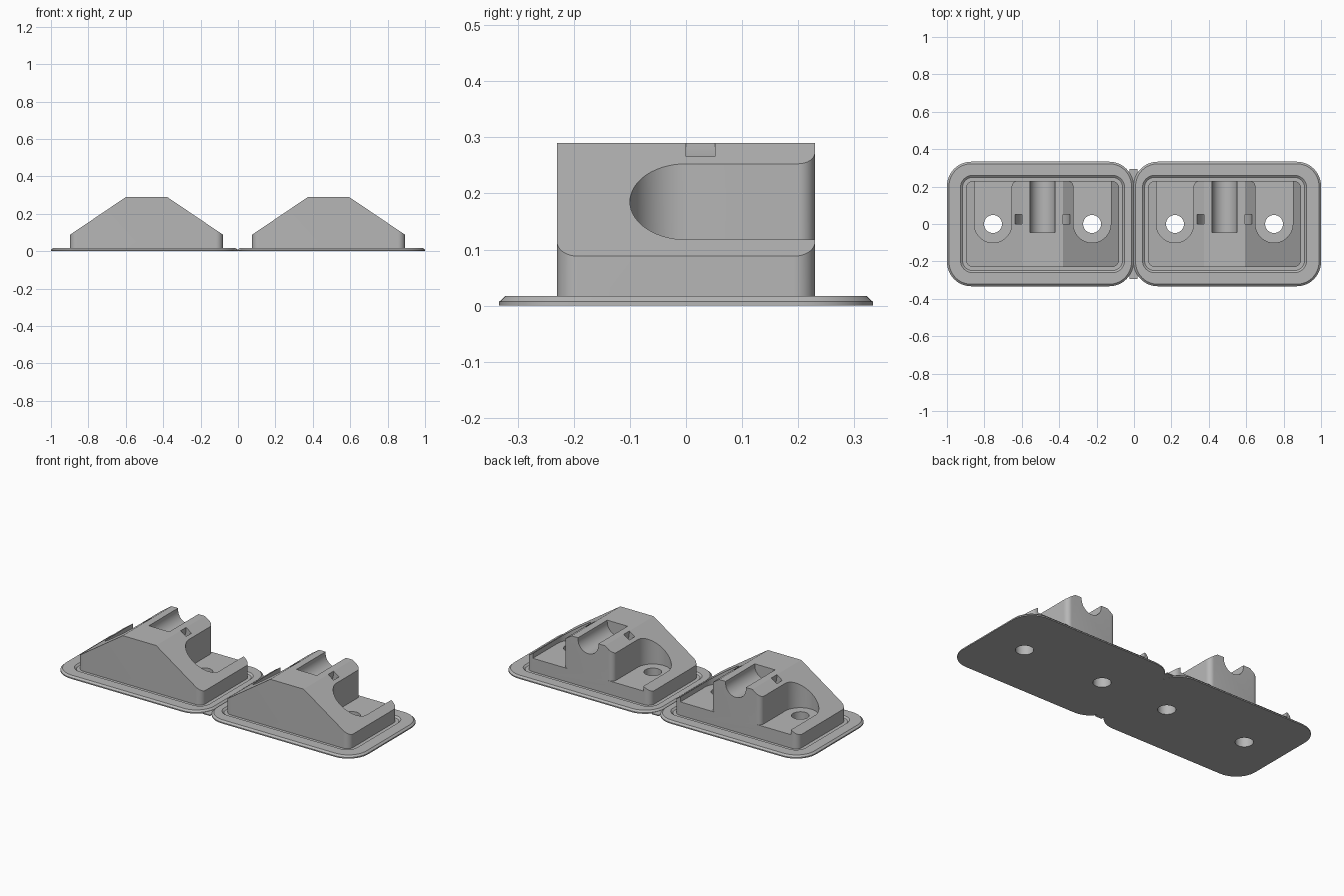
import bpy, bmesh
from math import sin, cos, pi, radians

cube = bpy.data.objects.get("Cube")
if cube:
    bpy.data.objects.remove(cube, do_unlink=True)

GREY = (0.47, 0.47, 0.47, 1)
mat = bpy.data.materials.new("plain_grey")
mat.use_nodes = True
mat.diffuse_color = GREY
mat.node_tree.nodes["Principled BSDF"].inputs["Base Color"].default_value = GREY

HINGE = -0.0025                          # hinge line
HALF_X, HALF_Y, TOP = 0.409, 0.23, 0.29  # block size
HOLE_X = 0.265                           # screw hole offset from block centre


def loft(name, rings):
    """Closed solid through equal-length rings of 3D points."""
    bm = bmesh.new()
    loops = [[bm.verts.new(p) for p in ring] for ring in rings]
    n = len(loops[0])
    for a, b in zip(loops, loops[1:]):
        for i in range(n):
            j = (i + 1) % n
            bm.faces.new((a[i], a[j], b[j], b[i]))
    bm.faces.new(loops[0][::-1])
    bm.faces.new(loops[-1])
    bmesh.ops.recalc_face_normals(bm, faces=bm.faces)
    mesh = bpy.data.meshes.new(name)
    bm.to_mesh(mesh)
    bm.free()
    mesh.materials.append(mat)
    obj = bpy.data.objects.new(name, mesh)
    bpy.context.collection.objects.link(obj)
    return obj


def prism_z(name, pts, lo, hi):
    return loft(name, [[(x, y, z) for x, y in pts] for z in (lo, hi)])


def prism_y(name, pts, lo, hi):
    return loft(name, [[(x, y, z) for x, z in pts] for y in (lo, hi)])


def arc(cx, cy, r, start, end, steps):
    angles = [radians(start + (end - start) * i / steps) for i in range(steps + 1)]
    return [(cx + r * cos(a), cy + r * sin(a)) for a in angles]


def rounded_rect(cx, hx, hy, r):
    pts = []
    for i, (sx, sy) in enumerate(((1, 1), (-1, 1), (-1, -1), (1, -1))):
        pts += arc(cx + sx * (hx - r), sy * (hy - r), r, 90 * i, 90 * i + 90, 12)
    return pts


def apply_boolean(obj, tool, operation="DIFFERENCE"):
    mod = obj.modifiers.new("cut", "BOOLEAN")
    mod.operation, mod.object, mod.solver = operation, tool, "EXACT"
    bpy.context.view_layer.objects.active = obj
    bpy.ops.object.modifier_apply(modifier=mod.name)
    bpy.data.objects.remove(tool, do_unlink=True)


def finish(obj):
    bpy.ops.object.select_all(action="DESELECT")
    obj.select_set(True)
    bpy.context.view_layer.objects.active = obj
    bpy.ops.object.shade_smooth_by_angle(angle=radians(28))


def drill(obj, cx):
    for side in (-1, 1):
        hole = prism_z("hole_cutter", arc(cx + side * HOLE_X, 0, 0.048, 0, 350, 35), -0.1, 0.4)
        apply_boolean(obj, hole)


def make_plate(name, x0, x1, cx):
    # chamfered base plate with rounded corners
    mid, hx = (x0 + x1) / 2, (x1 - x0) / 2
    rings = [(0, 0), (0.007, 0), (0.017, 0.011)]
    plate = loft(name, [[(x, y, z) for x, y in rounded_rect(mid, hx - d, 0.333 - d, 0.13 - d)]
                        for z, d in rings])
    # sloped groove around the block
    rings = [(0.008, 0.019), (0.017, 0.03), (0.03, 0.03)]
    groove = loft("groove_cutter",
                  [[(x, y, z) for x, y in rounded_rect(cx, HALF_X + d, HALF_Y + d, 0.035 + d)]
                   for z, d in rings])
    apply_boolean(plate, groove)
    drill(plate, cx)
    finish(plate)


def make_block(name, cx):
    # trapezoid body with rounded vertical corners
    side = [(HALF_X, 0.005), (HALF_X, 0.088), (0.11, TOP)]
    outline = [(cx + x, z) for x, z in side] + [(cx - x, z) for x, z in reversed(side)]
    block = prism_y(name, outline, -0.3, 0.3)
    apply_boolean(block, prism_z("corner_tool", rounded_rect(cx, HALF_X, HALF_Y, 0.038), -0.1, 0.4),
                  "INTERSECT")
    # screw pockets, open at the back
    pocket = arc(HOLE_X, 0, 0.1, 180, 360, 28) + [(HOLE_X + 0.1, 0.3), (0.135, 0.3)]
    pocket += arc(0.135, 0.2, 0.03, 90, 0, 8)
    for s in (-1, 1):
        apply_boolean(block, prism_z("pocket_cutter", [(cx + s * x, y) for x, y in pocket], 0.088, 0.5))
    drill(block, cx)
    # round cable channel
    channel = arc(cx, 0.28, 0.067, 180, 360, 24) + [(cx + 0.067, 0.4), (cx - 0.067, 0.4)]
    apply_boolean(block, prism_y("channel_cutter", channel, -0.045, 0.4))
    # curved tie tunnel under the channel
    tunnel = [(cx - 0.147, 0.35)] + arc(cx, 0.28, 0.147, 180, 360, 28) + [(cx + 0.147, 0.35)]
    tunnel += [(cx + 0.11, 0.35)] + arc(cx, 0.28, 0.11, 360, 180, 28) + [(cx - 0.11, 0.35)]
    apply_boolean(block, prism_y("tunnel_cutter", tunnel, 0, 0.052))
    finish(block)


for side, x0, x1, cx in (("right", -1, HINGE, -0.489), ("left", HINGE, 1, 0.484)):
    make_plate(side + "_base_plate", x0, x1, cx)
    make_block(side + "_clamp_block", cx)

# thin strip joining the two plates
strip = [(HINGE + sx * 0.022, sy * 0.293) for sx, sy in ((-1, -1), (1, -1), (1, 1), (-1, 1))]
prism_z("hinge_strip", strip, 0.0003, 0.006)
